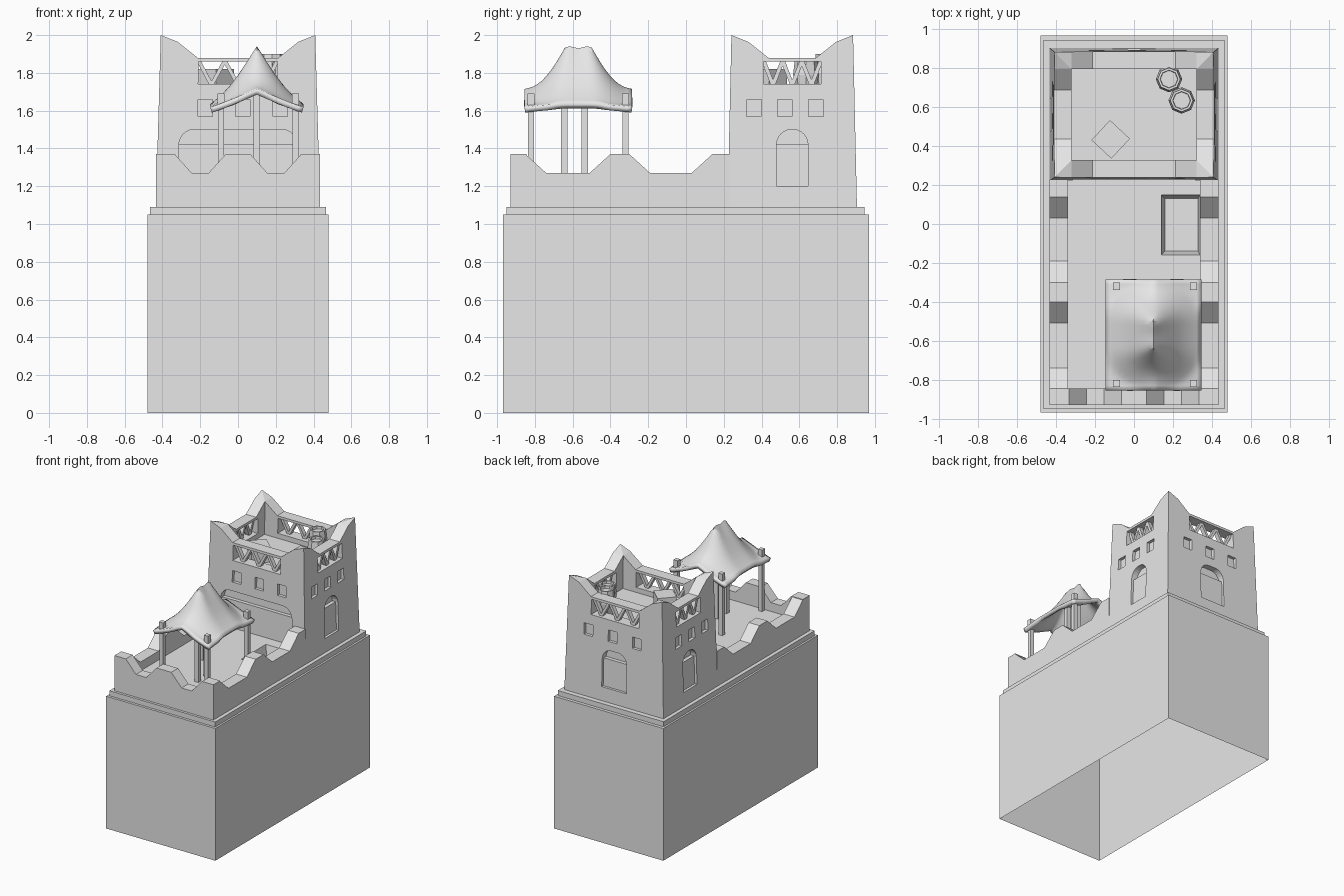
import bpy, bmesh, math
from mathutils import Matrix, Vector

cube = bpy.data.objects.get("Cube")
if cube:
    bpy.data.objects.remove(cube, do_unlink=True)

stone = bpy.data.materials.new("pale_grey_stone")
stone.use_nodes = True
stone.diffuse_color = (0.8, 0.8, 0.8, 1)
stone.node_tree.nodes["Principled BSDF"].inputs["Base Color"].default_value = (0.8, 0.8, 0.8, 1)


def make(name, bm):
    bmesh.ops.remove_doubles(bm, verts=bm.verts, dist=1e-5)
    bmesh.ops.recalc_face_normals(bm, faces=bm.faces)
    me = bpy.data.meshes.new(name)
    bm.to_mesh(me)
    bm.free()
    me.materials.append(stone)
    ob = bpy.data.objects.new(name, me)
    bpy.context.collection.objects.link(ob)
    return ob


def box(name, lo, hi, turn=0.0):
    lo, hi = Vector(lo), Vector(hi)
    bm = bmesh.new()
    bmesh.ops.create_cube(bm, size=1)
    mat = Matrix.Translation((lo + hi) / 2) @ Matrix.Rotation(turn, 4, 'Z') @ Matrix.Diagonal((*(hi - lo), 1))
    bmesh.ops.transform(bm, matrix=mat, verts=bm.verts)
    return make(name, bm)


def prism(name, outer, v0, v1, inner=None):
    """Outline of (u, z) points swept from depth v0 to v1."""
    bm = bmesh.new()
    a = [bm.verts.new((u, v0, z)) for u, z in outer]
    b = [bm.verts.new((u, v1, z)) for u, z in inner or outer]
    bm.faces.new(a)
    bm.faces.new(b[::-1])
    for i in range(len(a)):
        j = (i + 1) % len(a)
        bm.faces.new((a[j], a[i], b[i], b[j]))
    bmesh.ops.dissolve_degenerate(bm, edges=bm.edges, dist=1e-5)
    return make(name, bm)


def cut(ob, cutters):
    for c in cutters:
        m = ob.modifiers.new("cut", 'BOOLEAN')
        m.operation, m.solver, m.object = 'DIFFERENCE', 'EXACT', c
    bpy.context.view_layer.update()
    me = bpy.data.meshes.new_from_object(ob.evaluated_get(bpy.context.evaluated_depsgraph_get()))
    ob.modifiers.clear()
    ob.data = me
    for c in cutters:
        bpy.data.objects.remove(c, do_unlink=True)


def rect(u, z, hu, hz):
    return [(u - hu, z - hz), (u + hu, z - hz), (u + hu, z + hz), (u - hu, z + hz)]


def arch(half, z0, z1, r):
    pts = [(-half, z0), (half, z0)]
    for side in (1, -1):
        for k in range(7):
            a = math.radians(15 * (k if side > 0 else 6 - k))
            pts.append((side * (half - r + r * math.cos(a)), z1 - r + r * math.sin(a)))
    return pts


# Hollow base block, open underneath
base = box("base_block", (-.48, -.97, 0), (.48, .97, 1.05))
bm = bmesh.new()
bm.from_mesh(base.data)
bmesh.ops.delete(bm, geom=[f for f in bm.faces if f.normal.z < -.5], context='FACES_ONLY')
bm.to_mesh(base.data)
bm.free()
box("base_ledge", (-.465, -.95, 1.05), (.465, .945, 1.09))

# Terrace floor with a sunken stair well
FLOOR = 1.2
floor = box("terrace_floor", (-.345, -.855, 1.09), (.345, .23, FLOOR))
well = box("well_cutter", (.14, -.16, FLOOR - .08), (.34, .15, FLOOR + .08))
for v in well.data.vertices:
    if v.co.z < FLOOR:
        v.co.x += .02 if v.co.x < .24 else -.01
        v.co.y += .02 if v.co.y < 0 else -.02
    else:
        v.co.z = FLOOR + .001
cut(floor, [well])

# Terrace parapets with sloping notches
LOW, HIGH = 1.27, 1.37
xs = [-.335, -.245, -.155, -.065, .065, .155, .245, .335]
ys = [-.85, -.74, -.51, -.40, -.30, -.19, .03, .14]
steps = [HIGH, LOW, LOW, HIGH] * 2


def parapet(name, start, end, cuts):
    top = [(start, HIGH)] + list(zip(cuts, steps)) + [(end, HIGH)]
    if start == cuts[0]:
        top = top[1:]
    return prism(name, [(end, 1.09), (start, 1.09)] + top, 0, .095)


front = parapet("front_parapet", -.435, .435, xs)
front.data.transform(Matrix.Translation((0, -.93, 0)) @ Matrix.Diagonal((1, .9, 1, 1)))
for name, x in (("right_parapet", -.435), ("left_parapet", .34)):
    wall = parapet(name, -.85, .23, ys)
    wall.data.transform(Matrix(((0, 1, 0, x), (1, 0, 0, 0), (0, 0, 1, 0), (0, 0, 0, 1))))
    wall.data.flip_normals()

# Tower: four battered walls with peaked corners
CY, HX, HY, T, ROOF = .5625, .435, .3425, .095, 1.7


def batter(ob):
    for v in ob.data.vertices:
        s = 1 - .06 * (v.co.z - 1.09) / .91
        v.co.x *= s
        v.co.y = CY + (v.co.y - CY) * s


def tower_wall(side, turn, half, depth, lattice, door, win_mid, win_gap):
    def outline(end, peak):
        right = [(end, 1.09), (end, peak), (half - T, 1.965), (half - .21, 1.88)]
        return right + [(-u, z) for u, z in reversed(right)]

    wall = prism(side + "_tower_wall", outline(half, 2.0), 0, T, outline(half - T, 1.965))
    cutters = [prism("lattice_cutter", rect(0, 1.8, lattice, .06), -.1, .3),
               prism("door_cutter", arch(door, FLOOR, 1.5, .08), -.1, .05)]
    for k in (-1, 0, 1):
        cutters.append(prism("window_cutter", rect(win_mid + k * win_gap, 1.615, .04, .045), -.1, .025))
    cut(wall, cutters)
    parts = [wall, prism(side + "_door_panel", rect(0, 1.31, door, .11), .02, .06)]
    # Zigzag lattice bars
    n, w = 6, .012
    for i in range(n):
        u0, u1 = (lattice * (2 * k / n - 1) for k in (i, i + 1))
        lo, hi = (u1, u0) if i % 2 == 0 else (u0, u1)
        bar = [(lo - w, 1.735), (lo + w, 1.735), (hi + w, 1.865), (hi - w, 1.865)]
        parts.append(prism(side + "_lattice_bar", bar, .025, .06))
    place = (Matrix.Translation((0, CY, 0)) @ Matrix.Rotation(math.radians(turn), 4, 'Z')
             @ Matrix.Translation((0, -depth, 0)))
    for p in parts:
        p.data.transform(place)
        batter(p)


tower_wall("front", 0, HX, HY, .22, .32, .025, .205)
tower_wall("left", 90, HY, HX, .16, .085, -.04, .17)
tower_wall("back", 180, HX, HY, .22, .11, -.02, .22)
tower_wall("right", 270, HY, HX, .16, .085, .035, .17)
batter(box("tower_roof_floor", (-HX + .08, CY - HY + .08, 1.09), (HX - .08, CY + HY - .08, ROOF)))

# Roof furnishings
box("roof_crate", (-.19, .365, ROOF), (-.05, .505, 1.82), math.radians(47))
for x, y, top in ((.18, .745, 1.9), (.245, .635, 1.88)):
    bm = bmesh.new()
    rings = []
    for r, z in ((.052, ROOF), (.068, (ROOF + top) / 2), (.058, top), (.046, top), (.044, top - .02)):
        rings.append([bm.verts.new((x + r * math.cos(k * math.pi / 4), y + r * math.sin(k * math.pi / 4), z))
                      for k in range(8)])
    for a, b in zip(rings, rings[1:]):
        for k in range(8):
            bm.faces.new((a[k], a[k - 1], b[k - 1], b[k]))
    bm.faces.new(rings[0])
    bm.faces.new(rings[-1])
    make("roof_barrel", bm)

# Canopy posts, corner posts poke through the cloth
for x in (-.09, .305):
    for y in (-.82, -.32):
        box("corner_post", (x - .016, y - .016, FLOOR), (x + .016, y + .016, 1.64))
        box("post_cap", (x - .018, y - .018, 1.63), (x + .018, y + .018, 1.69))
for y in (-.645, -.535):
    box("ridge_post", (.082, y - .017, FLOOR), (.116, y + .017, 1.88))


# Draped canopy cloth
def drape(x, y):
    dx = abs(x - .1) / .247
    ridge = abs(y + .57)
    dy = max(0, ridge - .065) / .22
    r = math.hypot(dx, dy)
    curve = [(0, 1.945), (.2, 1.865), (.4, 1.79), (.6, 1.725), (.8, 1.675), (1, 1.635), (1.5, 1.615)]
    for (r0, z0), (r1, z1) in zip(curve, curve[1:]):
        if r <= r1:
            z = z0 + (z1 - z0) * (r - r0) / (r1 - r0)
            break
    z += .08 * dy ** 2 * max(0, 1 - dx) ** 1.2
    return z - .015 * max(0, 1 - ridge / .065) * max(0, 1 - 3 * dx)


bm = bmesh.new()
bmesh.ops.create_grid(bm, x_segments=20, y_segments=24, size=1)
for v in bm.verts:
    x, y = .1 + v.co.x * .247, -.57 + v.co.y * .285
    v.co = (x, y, drape(x, y))
canopy = make("canopy", bm)
if canopy.data.polygons[0].normal.z < 0:
    canopy.data.flip_normals()
thick = canopy.modifiers.new("thickness", 'SOLIDIFY')
thick.thickness = .03
thick.offset = -1
bpy.context.view_layer.objects.active = canopy
canopy.select_set(True)
bpy.ops.object.shade_smooth_by_angle(angle=math.radians(40))
